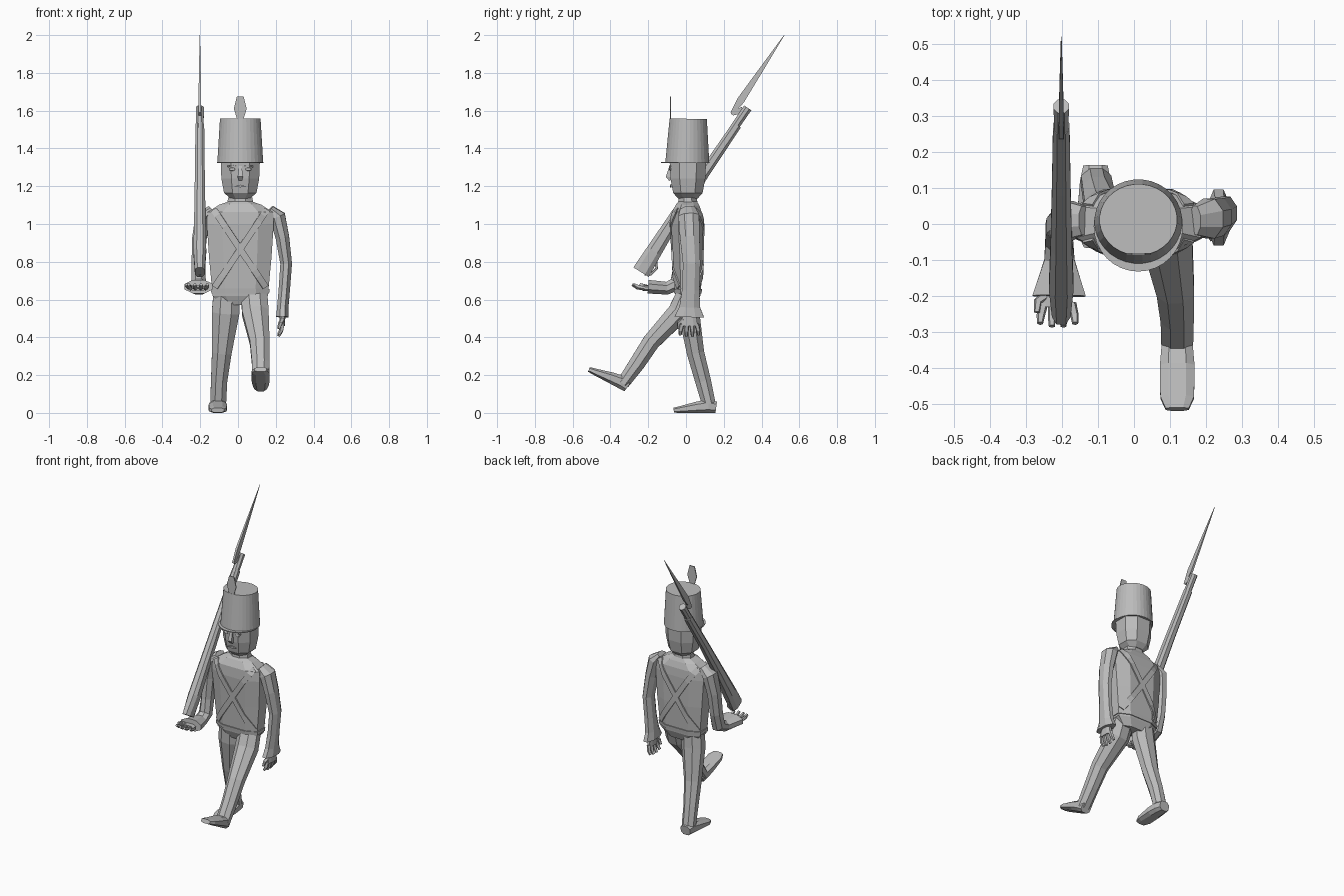
import bpy, bmesh, math
from mathutils import Vector, Matrix
from mathutils.bvhtree import BVHTree

if "Cube" in bpy.data.objects:
    bpy.data.objects.remove(bpy.data.objects["Cube"])

grey = bpy.data.materials.new("plain grey")
grey.use_nodes = True
tone = (0.5, 0.5, 0.5, 1)
grey.diffuse_color = tone
grey.node_tree.nodes["Principled BSDF"].inputs["Base Color"].default_value = tone


def finish(name, bm, matrix=None):
    bmesh.ops.recalc_face_normals(bm, faces=bm.faces)
    if matrix:
        bm.transform(matrix)
    mesh = bpy.data.meshes.new(name)
    bm.to_mesh(mesh)
    bm.free()
    mesh.materials.append(grey)
    obj = bpy.data.objects.new(name, mesh)
    bpy.context.collection.objects.link(obj)
    return obj


def tube(name, stations, sides=8, boxy=1.0, matrix=None):
    """Loft faceted sections along stations of (x, y, z, half width, half depth)."""
    bm = bmesh.new()
    centres = [Vector(s[:3]) for s in stations]
    scale = math.cos(math.pi / sides) ** boxy if sides < 12 else 1
    rings = []
    for i, s in enumerate(stations):
        along = (centres[min(i + 1, len(centres) - 1)] - centres[max(i - 1, 0)]).normalized()
        side = Vector((1, 0, 0))
        side = (side - along * side.dot(along)).normalized()
        depth = side.cross(along)
        ring = []
        for k in range(sides):
            a = math.tau * (k + 0.5) / sides
            u, v = (math.copysign(abs(w) ** boxy, w) / scale for w in (math.cos(a), math.sin(a)))
            ring.append(bm.verts.new(centres[i] + side * u * s[3] + depth * v * s[4]))
        rings.append(ring)
    for low, high in zip(rings, rings[1:]):
        for k in range(sides):
            n = (k + 1) % sides
            bm.faces.new((low[k], low[n], high[n], high[k]))
    bm.faces.new(rings[0])
    bm.faces.new(rings[-1])
    return finish(name, bm, matrix)


def upright(name, rows, sides=8, boxy=1.0):
    """Vertical loft on the body centre line; rows of (y, z, half width, half depth)."""
    return tube(name, [(MID, *row) for row in rows], sides, boxy)


def plate(name, outline, thickness, place):
    """Extrude a flat outline; place maps (u, v, offset) to a point."""
    bm = bmesh.new()
    front, back = ([bm.verts.new(place(u, v, o)) for u, v in outline]
                   for o in (-thickness / 2, thickness / 2))
    bm.faces.new(front)
    bm.faces.new(back)
    for k in range(len(outline)):
        n = (k + 1) % len(outline)
        bm.faces.new((front[k], front[n], back[n], back[k]))
    return finish(name, bm)


MID = 0.012

# Torso, belt and collar
torso = upright("jacket", [
    (0.01, 0.57, 0.1, 0.045), (0.01, 0.62, 0.146, 0.066), (0.01, 0.66, 0.15, 0.07),
    (0.01, 0.82, 0.165, 0.078), (0.005, 1.0, 0.177, 0.084), (0.005, 1.06, 0.174, 0.08),
    (0.01, 1.1, 0.11, 0.062), (0.01, 1.12, 0.06, 0.048)], 8, 0.7)
upright("jacket_hem", [(0.01, 0.632, 0.153, 0.072), (0.01, 0.655, 0.155, 0.075)], 8, 0.7)
upright("collar", [(0.01, 1.09, 0.072, 0.052), (0.01, 1.14, 0.064, 0.048)], 8)

# Crossed straps laid onto the jacket, front and back
surface = BVHTree.FromPolygons([v.co for v in torso.data.vertices],
                               [p.vertices for p in torso.data.polygons])
for face, label in ((-1, "front"), (1, "back")):
    for lean in (-1, 1):
        bm = bmesh.new()
        top, bottom = Vector((MID + lean * 0.14, 1.075)), Vector((MID - lean * 0.135, 0.665))
        across = (bottom - top).orthogonal().normalized() * 0.017
        previous = None
        for step in range(15):
            centre = top.lerp(bottom, step / 14)
            pair = []
            for edge in (centre - across, centre + across):
                hit = surface.ray_cast(Vector((edge.x, face, edge.y)), Vector((0, -face, 0)))[0]
                y = hit.y if hit else face * 0.05
                pair.append(bm.verts.new((edge.x, y + face * 0.004, edge.y)))
            if previous:
                bm.faces.new((previous[0], previous[1], pair[1], pair[0]))
            previous = pair
        strap = finish(label + "_strap", bm)
        solid = strap.modifiers.new("thickness", "SOLIDIFY")
        solid.thickness = 0.008
        solid.offset = 0

# Head and face
upright("head", [(0.01, 1.135, 0.052, 0.052), (0.01, 1.165, 0.086, 0.078),
                 (0.01, 1.24, 0.1, 0.092), (0.01, 1.34, 0.104, 0.097)], 8, 0.85)
tube("nose", [(MID, -0.08, 1.305, 0.008, 0.008), (MID, -0.092, 1.25, 0.014, 0.015),
              (MID, -0.082, 1.232, 0.01, 0.008)], 4)
for s in (-1, 1):
    x = MID + s * 0.043
    bm = bmesh.new()
    bmesh.ops.create_uvsphere(bm, u_segments=8, v_segments=5, radius=0.012)
    finish("eye", bm, Matrix.Translation((x, -0.083, 1.29)) @ Matrix.Diagonal((1.4, 0.5, 0.8, 1)))
    tube("eyebrow", [(x - 0.024, -0.084, 1.304, 0.004, 0.005), (x, -0.086, 1.312, 0.004, 0.005),
                     (x + 0.024, -0.084, 1.304, 0.004, 0.005)], 4)
plate("lips", [(MID - 0.03, 1.2), (MID, 1.194), (MID + 0.03, 1.2), (MID, 1.208)], 0.009,
      lambda u, v, o: (u, -0.081 + o, v))

# Tall hat with visor and plume
upright("hat", [(0.007, 1.325, 0.122, 0.117), (0.012, 1.557, 0.108, 0.099)], 32)
visor = [(math.cos(a), math.sin(a)) for a in (math.tau * k / 32 for k in range(32))]
plate("visor", visor, 0.006, lambda u, v, o: (MID + u * 0.124, -0.006 + v * 0.126, 1.326 + o))
plate("plume", [(-0.012, 1.54), (0.012, 1.54), (0.034, 1.61), (0.018, 1.675),
                (-0.018, 1.675), (-0.034, 1.61)], 0.006,
      lambda u, v, o: (MID + u, -0.083 + o, v))

# Legs and feet
tube("right_leg", [(-0.06, 0.01, 0.63, 0.07, 0.055), (-0.066, 0.015, 0.53, 0.073, 0.056),
                   (-0.086, 0.05, 0.32, 0.052, 0.046), (-0.1, 0.09, 0.17, 0.043, 0.042),
                   (-0.105, 0.12, 0.05, 0.042, 0.036)])
tube("left_leg", [(0.085, 0.0, 0.63, 0.07, 0.05), (0.092, -0.04, 0.53, 0.07, 0.058),
                  (0.115, -0.185, 0.375, 0.052, 0.046), (0.12, -0.26, 0.26, 0.046, 0.042),
                  (0.12, -0.335, 0.155, 0.044, 0.034)])
shoe = [(0, 0, 0.03, 0.034, 0.03), (0, -0.04, 0.036, 0.043, 0.036),
        (0, -0.1, 0.03, 0.048, 0.03), (0, -0.19, 0.018, 0.047, 0.018),
        (0, -0.225, 0.014, 0.032, 0.013)]
tube("right_foot", shoe, 8, 0.75, Matrix.Translation((-0.107, 0.16, 0)))
tube("left_foot", shoe, 8, 0.75,
     Matrix.Translation((0.12, -0.322, 0.112)) @ Matrix.Rotation(math.radians(-28), 4, "X"))

# Arms and cuffs
tube("left_arm", [(0.17, 0.01, 1.08, 0.02, 0.04), (0.208, 0.015, 1.04, 0.043, 0.055),
                  (0.235, 0.02, 0.93, 0.036, 0.052), (0.255, 0.03, 0.79, 0.031, 0.046),
                  (0.245, 0.025, 0.65, 0.03, 0.046), (0.237, 0.02, 0.56, 0.03, 0.055),
                  (0.235, 0.018, 0.508, 0.033, 0.078)])
tube("right_arm", [(-0.14, 0.01, 1.08, 0.02, 0.04), (-0.185, 0.01, 1.04, 0.042, 0.055),
                   (-0.205, -0.005, 0.92, 0.038, 0.05), (-0.21, -0.02, 0.78, 0.036, 0.045),
                   (-0.208, -0.045, 0.685, 0.038, 0.042), (-0.207, -0.1, 0.66, 0.042, 0.034),
                   (-0.208, -0.2, 0.668, 0.074, 0.036)])


def hand(name, matrix, curl):
    """Hand pointing down, fingers side by side along y, bending along x by curl."""
    tube(name + "_palm", [(0, 0, 0.02, 0.016, 0.035), (0, 0, -0.045, 0.014, 0.044)],
         8, 0.8, matrix)
    for k in range(4):
        y = (k - 1.5) * 0.026
        reach = 0.058 - abs(k - 1.5) * 0.008
        tube(name + "_finger", [(0, y, -0.035, 0.01, 0.011),
                                (curl * 0.3, y * 1.2, -0.045 - reach * 0.5, 0.01, 0.01),
                                (curl, y * 1.25, -0.045 - reach, 0.007, 0.007)], 5, 1, matrix)
    tube(name + "_thumb", [(0, -0.03, -0.01, 0.011, 0.011), (curl * 0.5, -0.055, -0.03, 0.01, 0.01),
                           (curl, -0.058, -0.06, 0.007, 0.007)], 5, 1, matrix)


hand("left_hand", Matrix.Translation((0.235, 0.018, 0.505)), -0.02)
forward = Matrix(((0, 1, 0, -0.212), (0, 0, 1, -0.185), (1, 0, 0, 0.66), (0, 0, 0, 1)))
hand("right_hand", forward, 0.02)

# Rifle leaning back over the right shoulder
GUN_X = -0.202
tube("rifle_stock", [(GUN_X, *p) for p in (
    (-0.238, 0.745, 0.026, 0.048), (-0.17, 0.855, 0.034, 0.042), (-0.06, 1.03, 0.03, 0.034),
    (0.1, 1.275, 0.026, 0.028), (0.27, 1.525, 0.023, 0.025))], 8, 0.8)
tube("rifle_barrel", [(GUN_X, 0.02, 1.165, 0.018, 0.018), (GUN_X, 0.327, 1.615, 0.021, 0.023)], 8)
tube("trigger_guard", [(GUN_X, *p, 0.006, 0.006) for p in (
    (-0.16, 0.81), (-0.155, 0.765), (-0.185, 0.735), (-0.22, 0.735))], 5)
side_plane = lambda u, v, o: (GUN_X + o, u, v)
plate("bayonet_mount", [(0.235, 1.585), (0.25, 1.575), (0.31, 1.59), (0.295, 1.62)], 0.016, side_plane)
tube("bayonet", [(GUN_X, *p) for p in (
    (0.243, 1.585, 0.006, 0.009), (0.29, 1.655, 0.007, 0.02), (0.38, 1.79, 0.005, 0.013),
    (0.52, 2.0, 0.001, 0.001))], 4)
